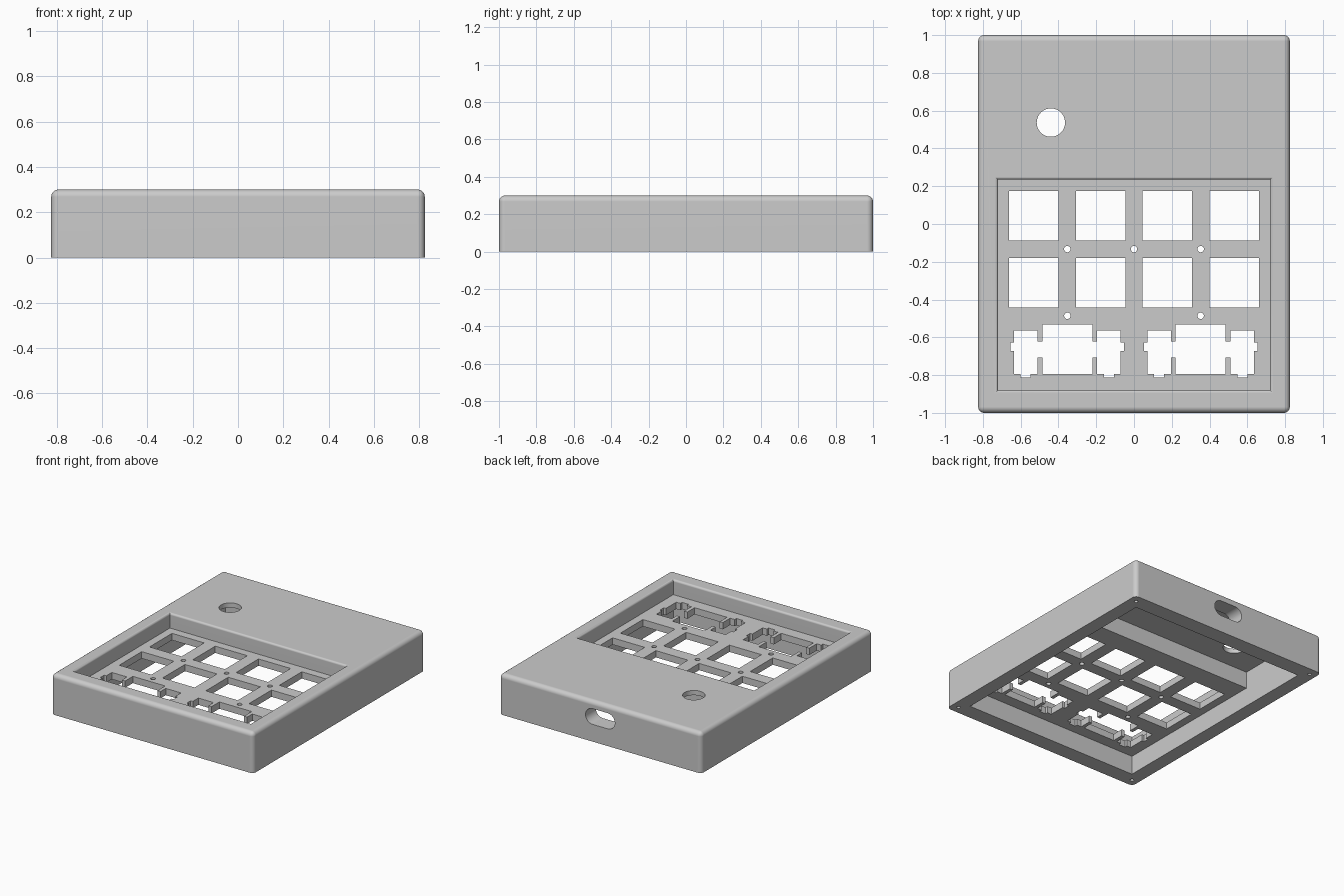
import bpy, bmesh, math
from mathutils import Matrix

cube = bpy.data.objects.get("Cube")
if cube:
    bpy.data.objects.remove(cube, do_unlink=True)

W, D, H = 0.825, 1.0, 0.30            # half width, half depth, height
IN_X, IN_FRONT, IN_BACK = 0.72, -0.88, 0.88
RECESS_BACK, STEP_BACK = 0.235, 0.335
PLATE_TOP, PLATE_BOTTOM, CEILING = 0.19, 0.14, 0.265
PITCH, KEY = 0.353, 0.131

grey = bpy.data.materials.new("case_grey")
grey.use_nodes = True
grey.diffuse_color = (0.6, 0.6, 0.6, 1)
grey.node_tree.nodes["Principled BSDF"].inputs["Base Color"].default_value = (0.6, 0.6, 0.6, 1)


def make_object(name, bm):
    bmesh.ops.recalc_face_normals(bm, faces=bm.faces)
    mesh = bpy.data.meshes.new(name)
    bm.to_mesh(mesh)
    bm.free()
    mesh.materials.append(grey)
    obj = bpy.data.objects.new(name, mesh)
    bpy.context.scene.collection.objects.link(obj)
    return obj


def loft(name, rings):
    """Closed solid through equal-length rings of 3D points."""
    bm = bmesh.new()
    loops = [[bm.verts.new(p) for p in ring] for ring in rings]
    n = len(loops[0])
    for a, b in zip(loops, loops[1:]):
        for i in range(n):
            j = (i + 1) % n
            bm.faces.new((a[i], a[j], b[j], b[i]))
    bm.faces.new(loops[0][::-1])
    bm.faces.new(loops[-1])
    return make_object(name, bm)


def rect(x0, x1, y0, y1):
    return [(x0, y0), (x1, y0), (x1, y1), (x0, y1)]


def circle(x, y, r, n=32):
    return [(x + r * math.cos(2 * math.pi * i / n), y + r * math.sin(2 * math.pi * i / n))
            for i in range(n)]


def prism(name, outline, z0, z1):
    return loft(name, [[(x, y, z) for x, y in outline] for z in (z0, z1)])


# Outer shell: rounded upright corners and top rim, sharp base
bm = bmesh.new()
bmesh.ops.create_cube(bm, size=1, matrix=Matrix.Translation((0, 0, H / 2))
                      @ Matrix.Diagonal((2 * W, 2 * D, H, 1)))
edges = [e for e in bm.edges if max(v.co.z for v in e.verts) > 0.01]
bmesh.ops.bevel(bm, geom=edges, offset=0.032, segments=6, profile=0.5, affect='EDGES')
case = make_object("keypad_case", bm)

cutters = []

# Key recess with a rounded lip
R = 0.015
sections = [(0, PLATE_TOP)]
for i in range(6):
    t = math.pi / 2 * i / 5
    sections.append((R * (1 - math.cos(t)), H - R + R * math.sin(t)))
sections.append((R, H + 0.1))
cutters.append(loft("recess_cutter", [
    [(x, y, z) for x, y in rect(-IN_X - o, IN_X + o, IN_FRONT - o, RECESS_BACK + o)]
    for o, z in sections]))

# Hollow underside: shallow below the plate, tall at the back
cutters.append(prism("underside_cutter", rect(-IN_X, IN_X, IN_FRONT, IN_BACK), -0.1, PLATE_BOTTOM))
cutters.append(prism("back_cavity_cutter", rect(-IN_X, IN_X, STEP_BACK, IN_BACK), 0.05, CEILING))

# Square key openings
LOW, HIGH = 0.1, 0.25
for y in (0.043, 0.043 - PITCH):
    for col in range(4):
        x = (col - 1.5) * PITCH
        cutters.append(prism("key_cutter", rect(x - KEY, x + KEY, y - KEY, y + KEY), LOW, HIGH))

# Wide key openings with stabiliser pockets
half = [(0.132, 0.13), (0.132, 0.04), (0.158, 0.04), (0.158, 0.10), (0.282, 0.10),
        (0.282, 0.035), (0.30, 0.035), (0.30, -0.01), (0.282, -0.01), (0.282, -0.13),
        (0.248, -0.13), (0.248, -0.15), (0.195, -0.15), (0.195, -0.13), (0.158, -0.13),
        (0.158, -0.045), (0.132, -0.045), (0.132, -0.13)]
wide = half + [(-x, y) for x, y in reversed(half)]
for cx in (-PITCH, PITCH):
    cutters.append(prism("wide_key_cutter", [(x + cx, y - 0.663) for x, y in wide], LOW, HIGH))

# Plate fixing holes
for x, y in ((-PITCH, -0.133), (0, -0.133), (PITCH, -0.133), (-PITCH, -0.486), (PITCH, -0.486)):
    cutters.append(prism("fixing_cutter", circle(x, y, 0.017, 20), LOW, HIGH))

# Round opening in the top
cutters.append(prism("knob_cutter", circle(-0.44, 0.537, 0.075, 48), 0.2, 0.4))

# Screw holes in the base rim
for sx in (-1, 1):
    for sy in (-1, 1):
        cutters.append(prism("screw_cutter", circle(sx * 0.772, sy * 0.942, 0.013, 16), -0.1, 0.12))

# Rounded cable slot through the back wall
SLOT_R, SLOT_X, SLOT_Z = 0.058, 0.062, 0.185
slot = []
for i in range(26):
    side = 1 if i < 13 else -1
    a = -math.pi / 2 + math.pi * (i if i < 13 else i - 1) / 12
    slot.append((side * SLOT_X + SLOT_R * math.cos(a), SLOT_Z + SLOT_R * math.sin(a)))
cutters.append(loft("cable_slot_cutter", [[(x, y, z) for x, z in slot] for y in (0.8, 1.1)]))

# Apply every cut
bpy.ops.object.select_all(action='DESELECT')
bpy.context.view_layer.objects.active = case
case.select_set(True)
for cutter in cutters:
    cutter.hide_render = True
    mod = case.modifiers.new("cut", 'BOOLEAN')
    mod.operation = 'DIFFERENCE'
    mod.solver = 'EXACT'
    mod.object = cutter
    bpy.ops.object.modifier_apply(modifier=mod.name)
    bpy.data.objects.remove(cutter, do_unlink=True)

# Smooth rounds, flat panels
bpy.ops.object.shade_smooth_by_angle(angle=math.radians(30))
weighted = case.modifiers.new("weighted_normals", 'WEIGHTED_NORMAL')
weighted.keep_sharp = True
